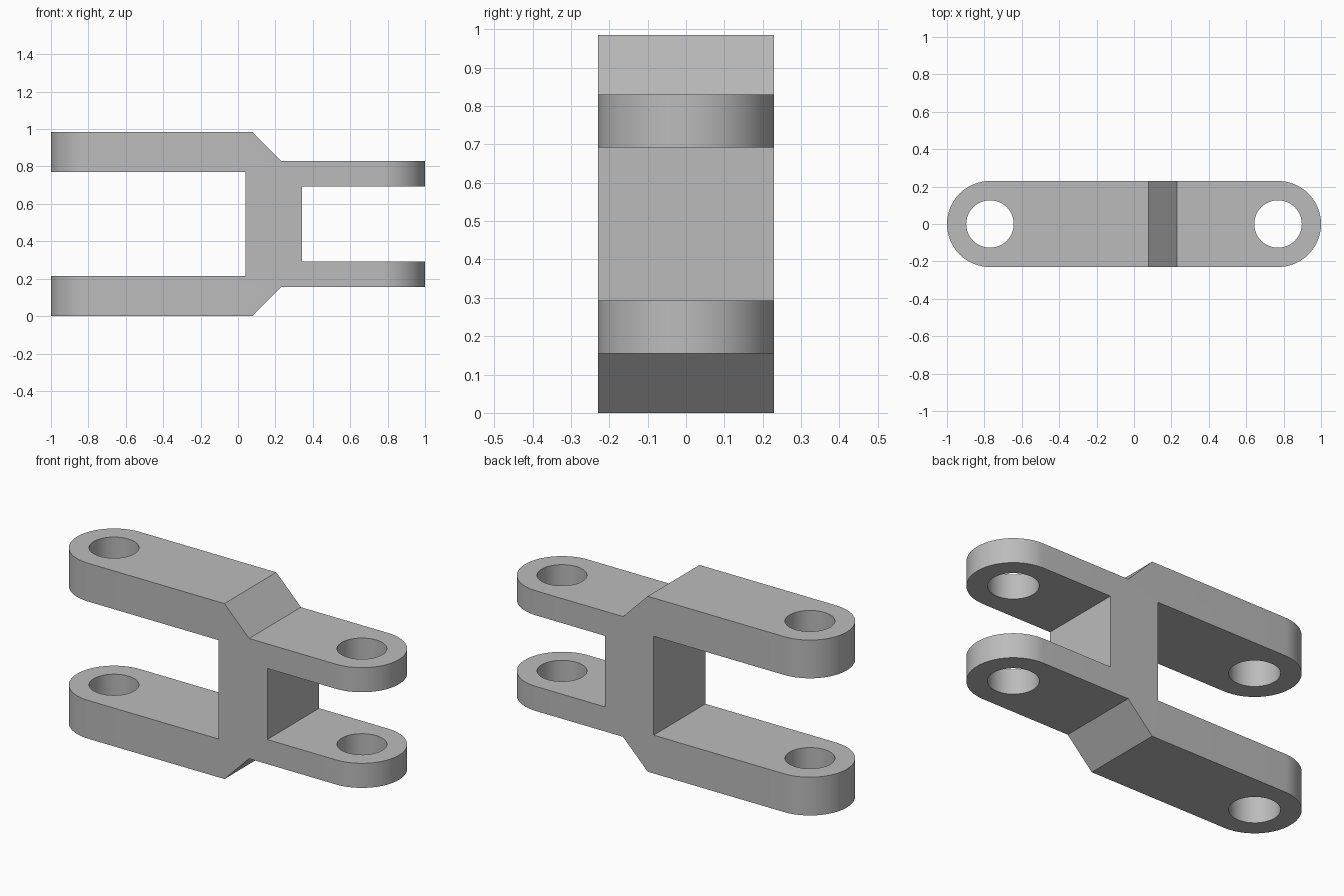
import bpy, bmesh, math

if "Cube" in bpy.data.objects:
    bpy.data.objects.remove(bpy.data.objects["Cube"], do_unlink=True)

HEIGHT = 0.985
HALF_WIDTH = 0.23
EYE_X = 0.77
HOLE_RADIUS = 0.127

grey = bpy.data.materials.new("plain grey")
grey.use_nodes = True
grey.diffuse_color = (0.5, 0.5, 0.5, 1)
grey.node_tree.nodes["Principled BSDF"].inputs["Base Color"].default_value = (0.5, 0.5, 0.5, 1)


def prism(name, outline, direction):
    """Extrude a closed 3D outline along a direction."""
    bm = bmesh.new()
    face = bm.faces.new([bm.verts.new(p) for p in outline])
    moved = bmesh.ops.extrude_face_region(bm, geom=[face])["geom"]
    verts = [g for g in moved if isinstance(g, bmesh.types.BMVert)]
    bmesh.ops.translate(bm, verts=verts, vec=direction)
    bmesh.ops.recalc_face_normals(bm, faces=bm.faces)
    mesh = bpy.data.meshes.new(name)
    bm.to_mesh(mesh)
    bm.free()
    mesh.materials.append(grey)
    obj = bpy.data.objects.new(name, mesh)
    bpy.context.collection.objects.link(obj)
    return obj


def arc(cx, radius, start, end, steps):
    return [(cx + radius * math.cos(start + (end - start) * i / steps),
             radius * math.sin(start + (end - start) * i / steps), -0.2)
            for i in range(steps + 1)]


# Side profile: lower half, mirrored to the upper half; arms run past their ends
lower = [(0.04, 0.215), (-1.1, 0.215), (-1.1, 0), (0.077, 0),
         (0.23, 0.155), (1.1, 0.155), (1.1, 0.293), (0.343, 0.293)]
profile = lower + [(x, HEIGHT - z) for x, z in reversed(lower)]
clevis = prism("double_clevis", [(x, -0.3, z) for x, z in profile], (0, 0.6, 0))

# Rounded plan outline trims the arm ends
q = math.pi / 2
plan = arc(EYE_X, HALF_WIDTH, -q, q, 32) + arc(-EYE_X, HALF_WIDTH, q, 3 * q, 32)
cutters = [("INTERSECT", prism("plan_trimmer", plan, (0, 0, 1.4)))]

# Pin holes through both pairs of arms
for side, x in (("left", EYE_X), ("right", -EYE_X)):
    circle = arc(x, HOLE_RADIUS, 0, 4 * q, 48)[:-1]
    cutters.append(("DIFFERENCE", prism(side + "_hole_cutter", circle, (0, 0, 1.4))))

for operation, cutter in cutters:
    cutter.hide_render = True
    mod = clevis.modifiers.new(cutter.name, "BOOLEAN")
    mod.operation = operation
    mod.solver = "EXACT"
    mod.object = cutter

# Bake the cuts and remove the cutters
bpy.context.view_layer.update()
baked = bpy.data.meshes.new_from_object(
    clevis.evaluated_get(bpy.context.evaluated_depsgraph_get()))
clevis.modifiers.clear()
clevis.data = baked
for _, cutter in cutters:
    bpy.data.objects.remove(cutter, do_unlink=True)

# Smooth the rounded ends and bores, keep the edges crisp
bpy.ops.object.select_all(action="DESELECT")
clevis.select_set(True)
bpy.context.view_layer.objects.active = clevis
bpy.ops.object.shade_smooth_by_angle(angle=math.radians(30))
